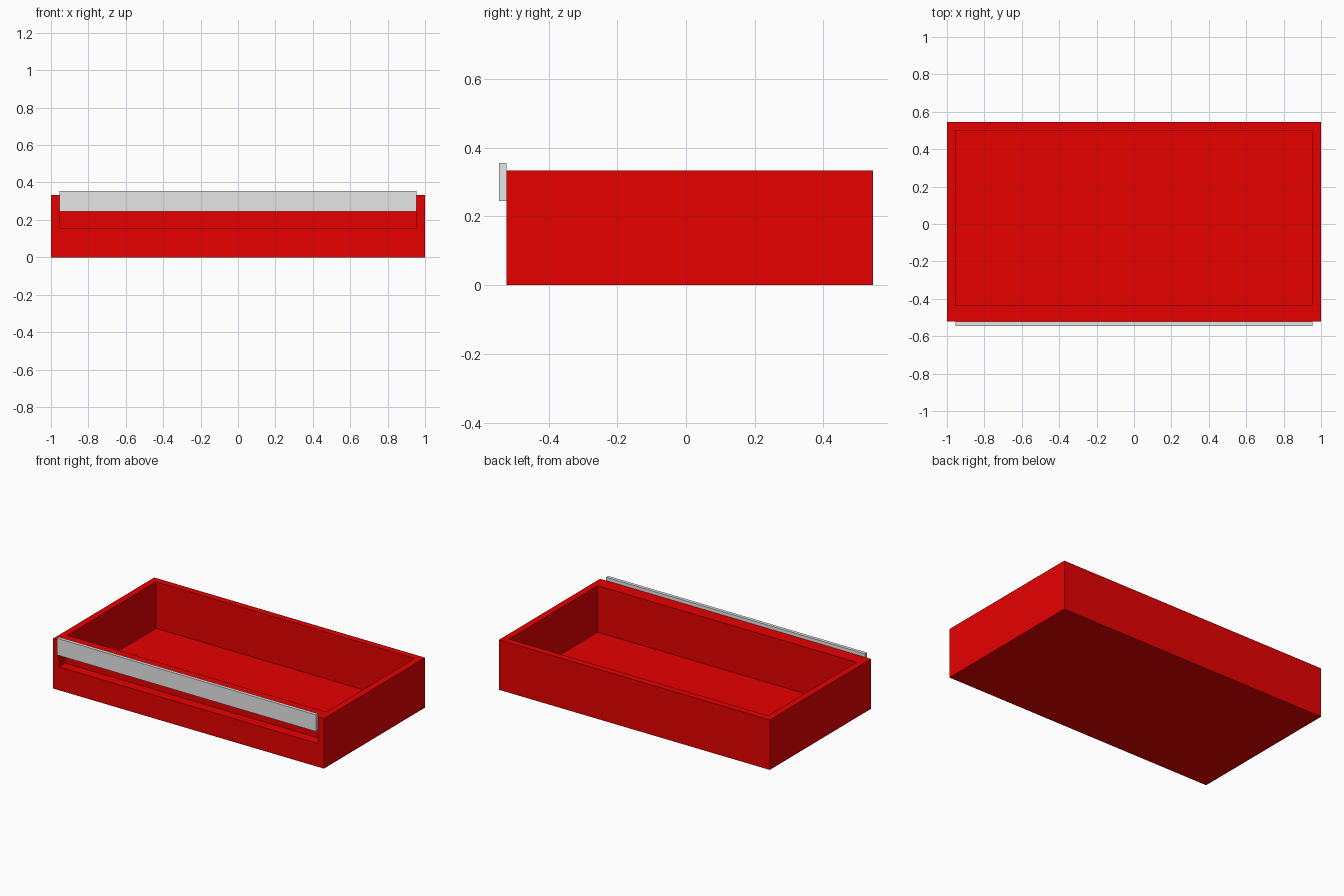
import bpy

if "Cube" in bpy.data.objects:
    bpy.data.objects.remove(bpy.data.objects["Cube"])


def material(name, rgb):
    m = bpy.data.materials.new(name)
    m.diffuse_color = (*rgb, 1.0)
    m.use_nodes = True
    m.node_tree.nodes["Principled BSDF"].inputs["Base Color"].default_value = m.diffuse_color
    return m


def box(name, lo, hi, mat):
    """Axis-aligned box between two opposite corners."""
    bpy.ops.mesh.primitive_cube_add(size=1)
    ob = bpy.context.object
    ob.name = name
    for v in ob.data.vertices:
        v.co = [lo[i] if v.co[i] < 0 else hi[i] for i in range(3)]
    ob.data.materials.append(mat)
    return ob


def cut(target, cutter):
    cutter.hide_render = True
    mod = target.modifiers.new(cutter.name, 'BOOLEAN')
    mod.operation = 'DIFFERENCE'
    mod.solver = 'EXACT'
    mod.object = cutter
    bpy.context.view_layer.objects.active = target
    bpy.ops.object.modifier_apply(modifier=mod.name)
    bpy.data.objects.remove(cutter, do_unlink=True)


red = material("red", (0.8, 0.0, 0.0))
grey = material("light grey", (0.8, 0.8, 0.8))

T = 1 / 45                      # panel thickness, the base unit
FRONT, BACK, TOP = -23.5 * T, 24.5 * T, 15 * T
INNER_X = 1 - 2 * T

# Open tray with a thin floor and a double-thickness front wall
tray = box("tray", (-1, FRONT, 0), (1, BACK, TOP), red)
cut(tray, box("cavity", (-INNER_X, FRONT + 4 * T, T),
              (INNER_X, BACK - 2 * T, TOP + 0.1), red))

# Finger recess in the front wall, closed above and behind
cut(tray, box("finger_recess", (-INNER_X, FRONT - 0.1, 7 * T),
              (INNER_X, FRONT + 3 * T, TOP - T), red))

# Handle strip across the front, rising just above the rim
box("handle_strip", (-INNER_X, FRONT - T, 11 * T), (INNER_X, FRONT, 16 * T), grey)
